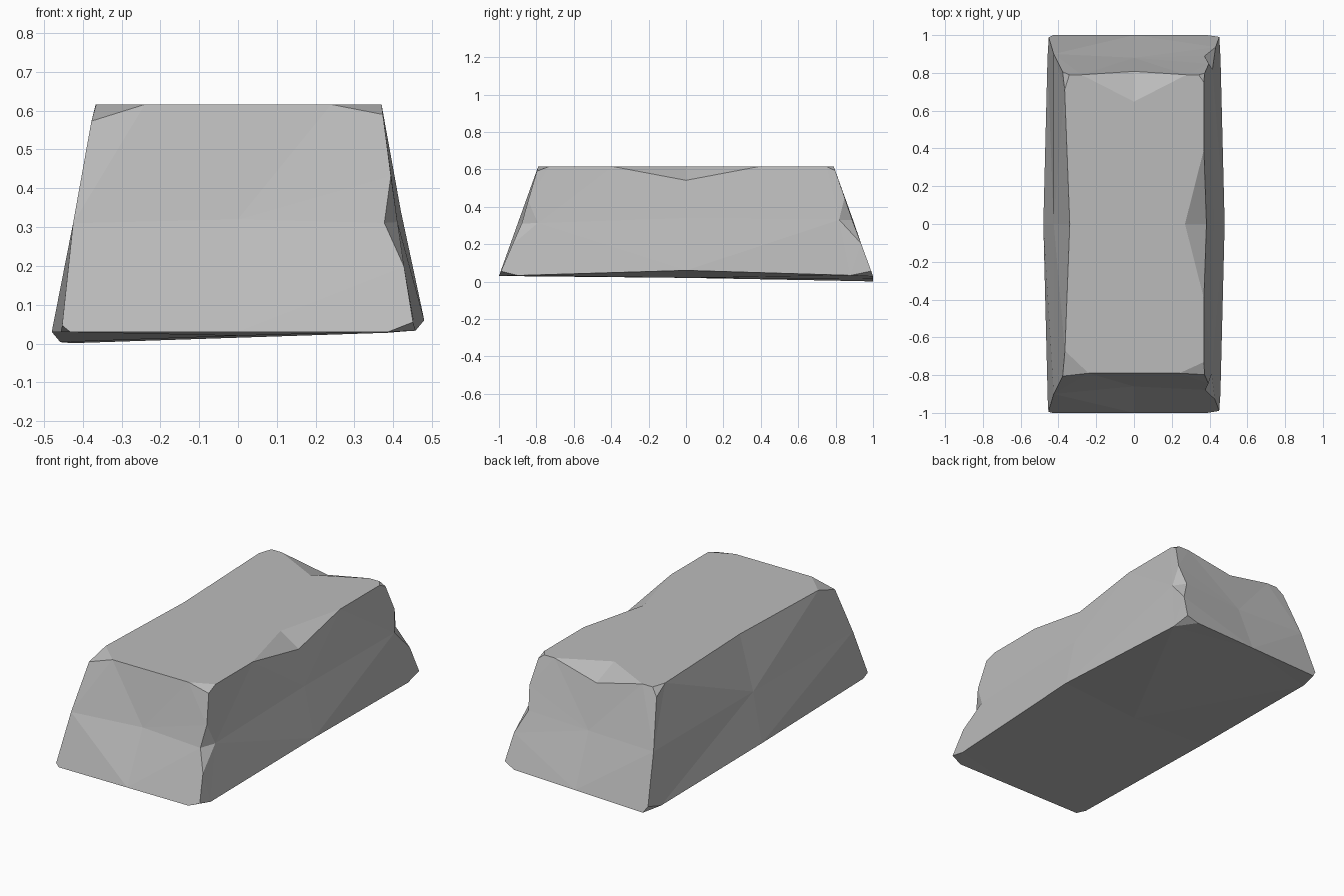
import bpy
import bmesh
from mathutils import Vector

if "Cube" in bpy.data.objects:
    bpy.data.objects.remove(bpy.data.objects["Cube"])

stone = bpy.data.materials.new("stone_grey")
stone.use_nodes = True
GREY = (0.5, 0.5, 0.5, 1)
stone.diffuse_color = GREY
stone.node_tree.nodes["Principled BSDF"].inputs["Base Color"].default_value = GREY

# Cube with three points along every edge
bm = bmesh.new()
bmesh.ops.create_cube(bm, size=2)
bmesh.ops.subdivide_edges(bm, edges=bm.edges[:], cuts=1, use_grid_fill=True)
grid = {tuple(round(c) for c in v.co): v for v in bm.verts}

# Taper the block from a broad base to a narrow top
HALF_X = {-1: 0.455, 0: 0.425, 1: 0.37}
HALF_Y = {-1: 1.0, 0: 0.9, 1: 0.79}
HEIGHT = {-1: 0.03, 0: 0.31, 1: 0.616}
for (i, j, k), v in grid.items():
    v.co = (i * HALF_X[k], j * HALF_Y[k], HEIGHT[k])

# Dents and bulges that make the block look rough
rough = {
    (0, -1, 0): (0, -0.86, 0.32),
    (0, 1, 0): (0, 0.88, 0.31),
    (1, 0, 0): (0.42, 0, 0.34),
    (1, -1, 0): (0.41, -0.88, 0.31),
    (1, 1, 0): (0.415, 0.89, 0.33),
    (1, 0, 1): (0.37, 0, 0.616),
    (-1, 0, 1): (-0.34, 0, 0.616),
    (1, 0, -1): (0.48, 0, 0.06),
    (-1, 0, -1): (-0.48, 0, 0.03),
    (0, 1, -1): (0, 1.0, 0.015),
    (0, 0, -1): (0, 0, 0.02),
    (-1, 1, -1): (-0.455, 1.0, 0),
}
for key, co in rough.items():
    grid[key].co = co


def chip(key, fractions):
    """Cut a point off, reaching a fraction of the way along x, y and z edges."""
    start = grid[key].co.copy()
    made = bmesh.ops.bevel(bm, geom=[grid[key]], offset=0.01, offset_type='OFFSET',
                           segments=1, profile=0.5, affect='VERTICES')["verts"]
    made = set(made)
    for v in made:
        far = [e.other_vert(v) for e in v.link_edges if e.other_vert(v) not in made]
        if far:
            d = far[0].co - start
            axis = max(range(3), key=lambda a: abs(d[a]))
            v.co = start.lerp(far[0].co, fractions[axis])


# Chips in the middle of edges
chip((1, 0, 1), (0.27, 0.5, 0.27))
chip((0, 1, 1), (0.75, 0.18, 0.2))
chip((1, -1, 0), (0.08, 0.1, 0.4))
chip((1, 1, 0), (0.1, 0.08, 0.42))

# Chips on the corners
for side in (-1, 1):
    chip((side, -1, 1), (0.35, 0.15, 0.14))
    chip((side, 1, 1), (0.3, 0.1, 0.14))
chip((1, -1, -1), (0.15, 0.1, 0.15))
chip((1, 1, -1), (0.15, 0.12, 0.15))
chip((-1, -1, -1), (0.05, 0.05, 0.06))
chip((-1, 1, -1), (0.06, 0.12, 0.12))

bmesh.ops.triangulate(bm, faces=bm.faces[:], quad_method='BEAUTY')
bmesh.ops.recalc_face_normals(bm, faces=bm.faces[:])

mesh = bpy.data.meshes.new("stone_block")
bm.to_mesh(mesh)
bm.free()
mesh.materials.append(stone)
block = bpy.data.objects.new("stone_block", mesh)
bpy.context.collection.objects.link(block)
